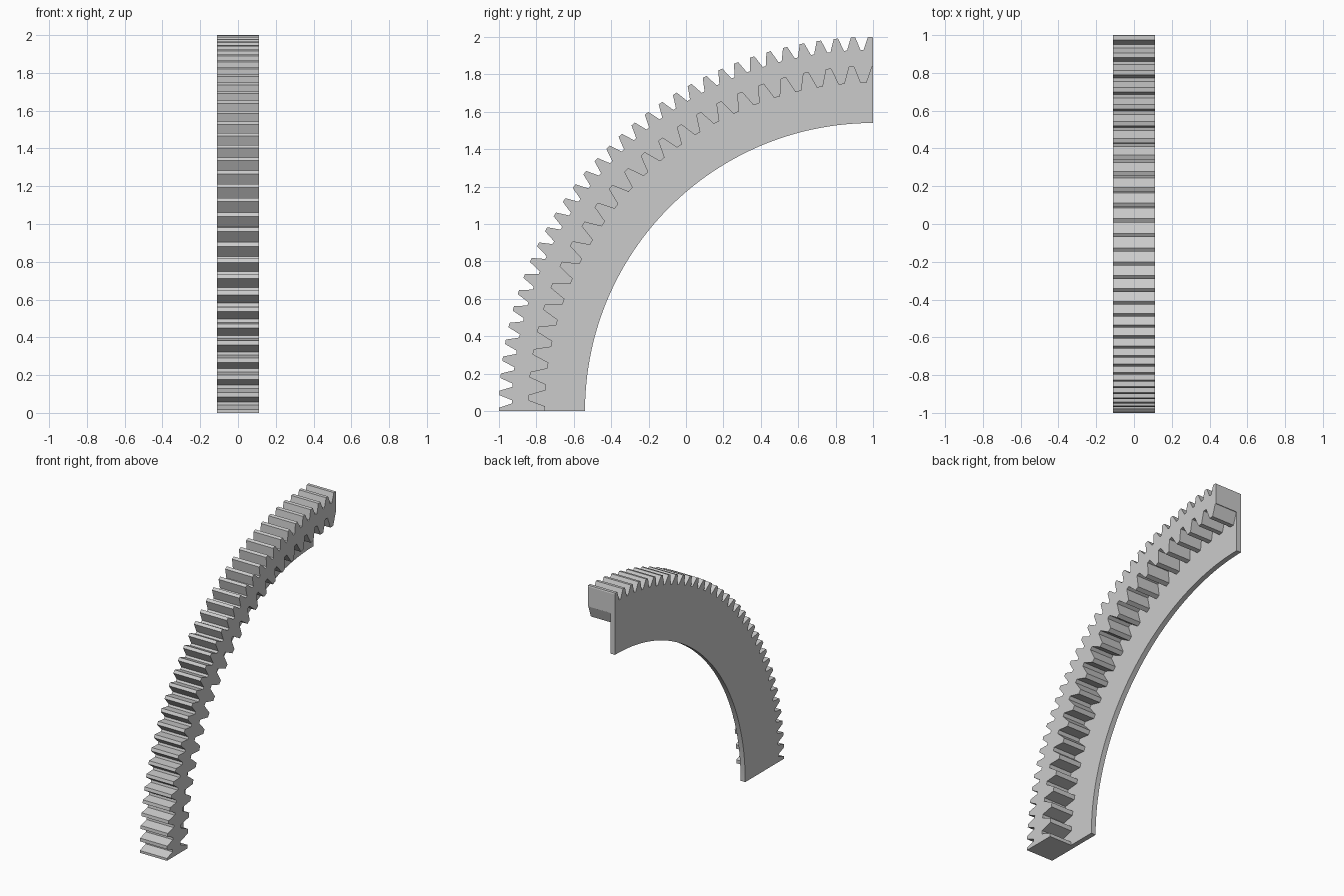
import bpy, bmesh
from math import sin, cos, pi, radians

if "Cube" in bpy.data.objects:
    bpy.data.objects.remove(bpy.data.objects["Cube"], do_unlink=True)

END = pi / 2              # the ring segment sweeps a quarter turn
BACK, STEP, FRONT = -0.112, -0.074, 0.112   # plate back, plate front, rim front

grey = bpy.data.materials.new("plain_grey")
grey.use_nodes = True
grey.diffuse_color = (0.6, 0.6, 0.6, 1)
grey.node_tree.nodes["Principled BSDF"].inputs["Base Color"].default_value = (0.6, 0.6, 0.6, 1)


def toothed_arc(first, pitch, peak_r, valley_r, peak_half, valley_half):
    """Polar outline (angle, radius) of repeated trapezoids, clipped to the quarter turn."""
    raw = []
    count = int(END / pitch) + 3
    for k in range(-1, count):
        c = first + k * pitch
        raw += [(c - valley_half, valley_r), (c - peak_half, peak_r),
                (c + peak_half, peak_r), (c + valley_half, valley_r)]
    out = []
    for (a0, r0), (a1, r1) in zip(raw, raw[1:]):
        for edge in (0, END):
            if a0 < edge < a1:
                out.append((edge, r0 + (r1 - r0) * (edge - a0) / (a1 - a0)))
        if 0 <= a1 <= END:
            out.append((a1, r1))
    return out


def plain_arc(radius, steps=72):
    return [(END * i / steps, radius) for i in range(steps + 1)]


def ring_segment(name, outer, inner, x0, x1):
    """Extrude the area between two polar outlines along x."""
    bm = bmesh.new()
    outline = outer + inner[::-1]
    verts = [bm.verts.new((x0, 1 - r * cos(a), r * sin(a))) for a, r in outline]
    face = bm.faces.new(verts)
    grown = bmesh.ops.extrude_face_region(bm, geom=[face], use_keep_orig=True)
    moved = [v for v in grown["geom"] if isinstance(v, bmesh.types.BMVert)]
    bmesh.ops.translate(bm, verts=moved, vec=(x1 - x0, 0, 0))
    bmesh.ops.recalc_face_normals(bm, faces=bm.faces)
    mesh = bpy.data.meshes.new(name)
    bm.to_mesh(mesh)
    bm.free()
    mesh.materials.append(grey)
    obj = bpy.data.objects.new(name, mesh)
    bpy.context.collection.objects.link(obj)
    bpy.ops.object.select_all(action='DESELECT')
    obj.select_set(True)
    bpy.context.view_layer.objects.active = obj
    bpy.ops.object.shade_smooth_by_angle(angle=radians(20))
    return obj


# Outer teeth run across the full width, inner teeth only on the thick rim
outer_teeth = toothed_arc(0.0026, 0.0459, 2.0, 1.932, 0.006, 0.0185)
inner_teeth = toothed_arc(0.0387, 0.0668, 1.843, 1.755, 0.007, 0.0241)

ring_segment("toothed_rim", outer_teeth, inner_teeth, STEP, FRONT)
ring_segment("side_plate", outer_teeth, plain_arc(1.54), BACK, STEP)
